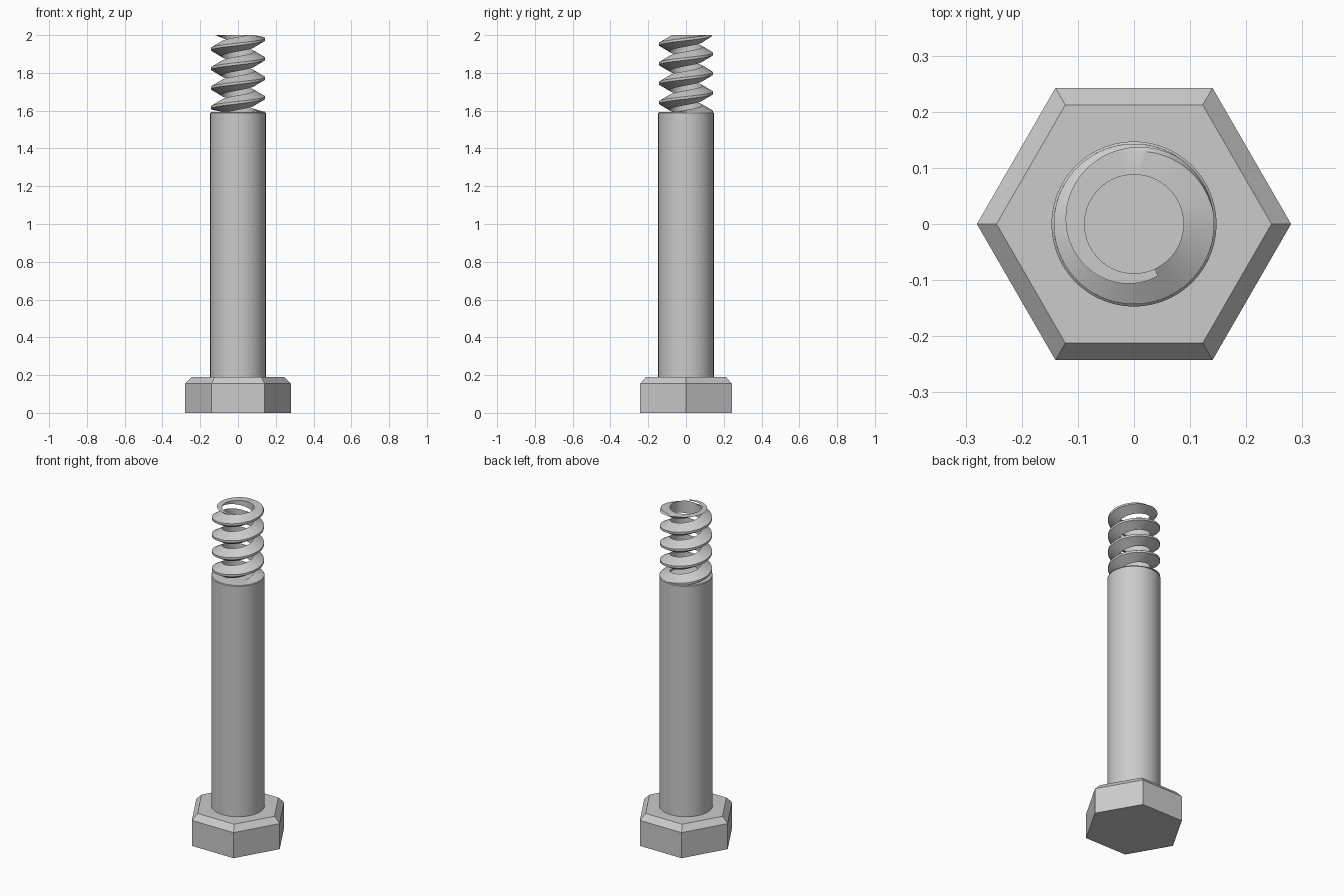
import bpy, bmesh, math

cube = bpy.data.objects.get("Cube")
if cube:
    bpy.data.objects.remove(cube, do_unlink=True)

GREY = (0.6, 0.6, 0.6, 1.0)
steel = bpy.data.materials.new("grey steel")
steel.use_nodes = True
steel.diffuse_color = GREY
steel.node_tree.nodes["Principled BSDF"].inputs["Base Color"].default_value = GREY


def finish(name, bm, smooth):
    """Turn a bmesh into a named, coloured object."""
    bmesh.ops.recalc_face_normals(bm, faces=bm.faces)
    mesh = bpy.data.meshes.new(name)
    bm.to_mesh(mesh)
    bm.free()
    mesh.materials.append(steel)
    obj = bpy.data.objects.new(name, mesh)
    bpy.context.collection.objects.link(obj)
    if smooth:
        bpy.ops.object.select_all(action='DESELECT')
        obj.select_set(True)
        bpy.context.view_layer.objects.active = obj
        bpy.ops.object.shade_smooth_by_angle(angle=math.radians(30))
    return obj


def lathe(name, profile, sides, smooth):
    """Stack rings of (radius, height) and cap both ends."""
    bm = bmesh.new()
    rings = [[bm.verts.new((r * math.cos(math.tau * i / sides),
                            r * math.sin(math.tau * i / sides), z))
              for i in range(sides)] for r, z in profile]
    for low, high in zip(rings, rings[1:]):
        for i in range(sides):
            j = (i + 1) % sides
            bm.faces.new((low[i], low[j], high[j], high[i]))
    bm.faces.new(rings[0][::-1])
    bm.faces.new(rings[-1])
    return finish(name, bm, smooth)


# Hexagonal head with a chamfered shoulder
lathe("hex_head", [(0.28, 0), (0.28, 0.155), (0.245, 0.19)], 6, False)

# Plain round shank
SHANK_TOP = 1.592
lathe("shank", [(0.147, 0.185), (0.147, SHANK_TOP - 0.004), (0.143, SHANK_TOP)], 96, True)

# Helical thread: a trapezoid rib swept up a right-hand helix
PITCH, STEPS = 0.103, 72
ROOT, CREST = 0.088, 0.143
BOTTOM, TOP = SHANK_TOP + 0.002, 2.0
SECTION = [(ROOT, -0.0385), (CREST, -0.0065), (CREST, 0.0065), (ROOT, 0.0385)]


def thread_point(step, radius, offset):
    """Point on the rib, tapered at the tip and trimmed to the thread length."""
    angle = math.tau * step / STEPS
    z = 1.926 + PITCH * (step / STEPS - 0.5) + offset
    taper = 0.138 - 0.6 * (z - 1.995)
    r = max(ROOT, min(radius, taper))
    return (r * math.cos(angle), r * math.sin(angle), min(TOP, max(BOTTOM, z)))


bm = bmesh.new()
first, last = -4 * STEPS, int(STEPS * 1.82)
rows = [[bm.verts.new(thread_point(s, r, h)) for r, h in SECTION]
        for s in range(first, last + 1)]
for a, b in zip(rows, rows[1:]):
    for i in range(4):
        j = (i + 1) % 4
        bm.faces.new((a[i], a[j], b[j], b[i]))
bm.faces.new(rows[0])
bm.faces.new(rows[-1][::-1])
bmesh.ops.recalc_face_normals(bm, faces=bm.faces)
# Drop the slivers trimmed flat against the shank
flat = [f for f in bm.faces
        if all(v.co.z <= BOTTOM + 1e-5 for v in f.verts) or f.calc_area() < 1e-9]
bmesh.ops.delete(bm, geom=flat, context='FACES')
finish("thread", bm, True)
